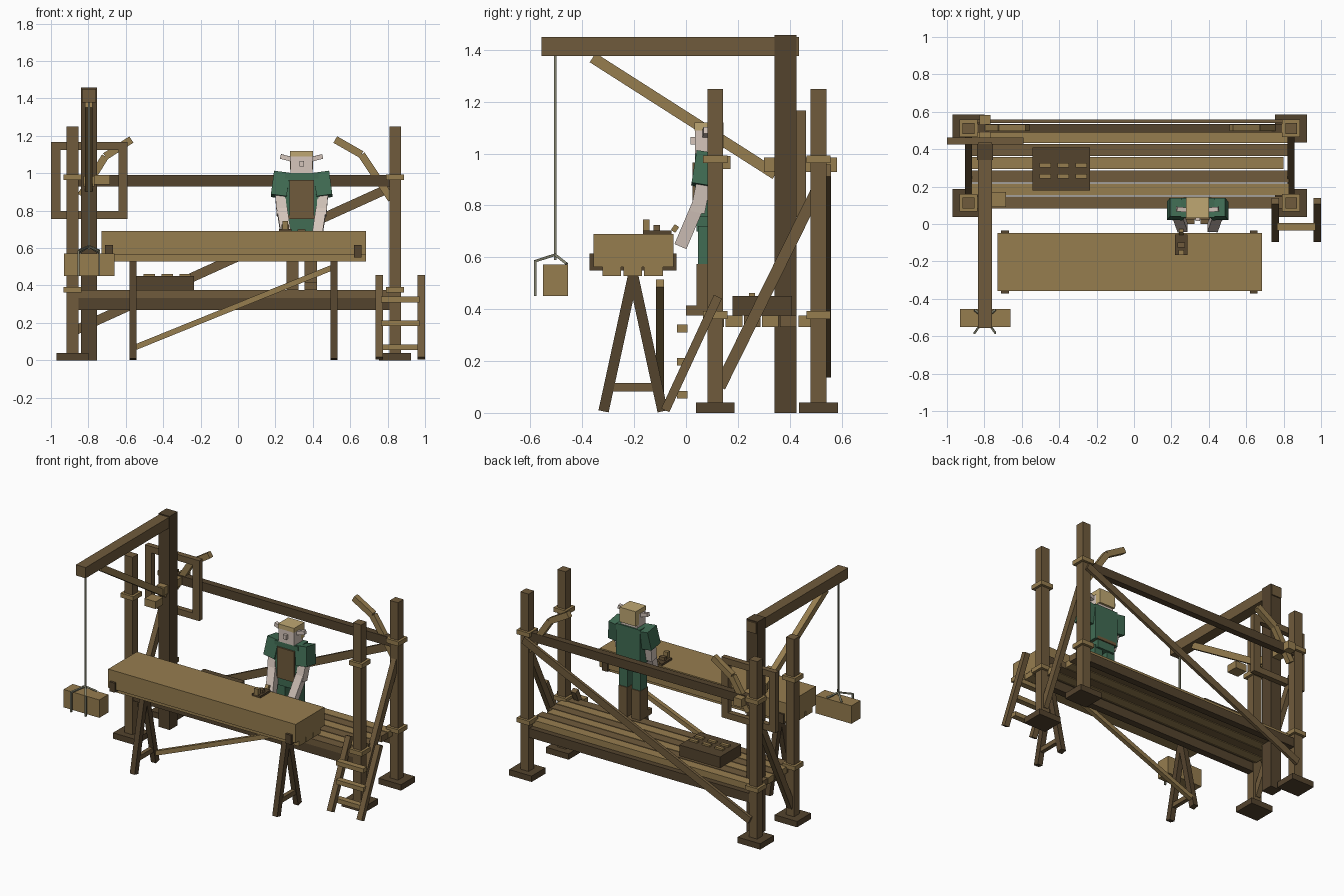
import bpy
from mathutils import Vector, Matrix

if "Cube" in bpy.data.objects:
    bpy.data.objects.remove(bpy.data.objects["Cube"])


def material(name, rgb):
    m = bpy.data.materials.new(name)
    m.diffuse_color = (*rgb, 1)
    m.use_nodes = True
    m.node_tree.nodes["Principled BSDF"].inputs["Base Color"].default_value = m.diffuse_color
    return m


LIGHT = material("light wood", (.305, .205, .078))
MID = material("brown wood", (.160, .104, .045))
DARK = material("dark wood", (.088, .057, .027))
GREEN = material("green cloth", (.052, .150, .088))
SKIN = material("pale skin", (.66, .56, .50))
HAIR = material("straw hair", (.52, .39, .17))
ROPE = material("grey rope", (.23, .23, .16))

FACES = [(0, 2, 3, 1), (4, 5, 7, 6), (0, 1, 5, 4), (2, 6, 7, 3), (0, 4, 6, 2), (1, 3, 7, 5)]


def block(name, mat, matrix, size):
    sx, sy, sz = (s / 2 for s in size)
    verts = [matrix @ Vector((x, y, z)) for x in (-sx, sx) for y in (-sy, sy) for z in (-sz, sz)]
    mesh = bpy.data.meshes.new(name)
    mesh.from_pydata(verts, [], [(f[3], f[2], f[1], f[0]) for f in FACES][::1])
    mesh.materials.append(mat)
    import bmesh
    bm = bmesh.new()
    bm.from_mesh(mesh)
    bmesh.ops.recalc_face_normals(bm, faces=bm.faces)
    bm.to_mesh(mesh)
    bm.free()
    ob = bpy.data.objects.new(name, mesh)
    bpy.context.collection.objects.link(ob)
    return ob


def box(name, mat, x, y, z):
    """Upright box from (min, max) pairs."""
    centre = Vector((sum(x) / 2, sum(y) / 2, sum(z) / 2))
    return block(name, mat, Matrix.Translation(centre), (x[1] - x[0], y[1] - y[0], z[1] - z[0]))


def beam(name, mat, a, b, w, t, side=(1, 0, 0)):
    """Timber from a to b; w is measured along the side axis, t across it."""
    a, b = Vector(a), Vector(b)
    d = (b - a).normalized()
    s = Vector(side)
    s = (s - d * s.dot(d)).normalized()
    rot = Matrix((s, d.cross(s), d)).transposed().to_4x4()
    return block(name, mat, Matrix.Translation((a + b) / 2) @ rot, (w, t, (b - a).length))


def around(c, half):
    return (c - half, c + half)


# Scaffold posts with feet and lashings
for px in (-.885, .84):
    for py in (.113, .511):
        box("post", MID, around(px, .031), around(py, .03), (.03, 1.25))
        box("post_foot", DARK, around(px, .085), around(py, .075), (0, .04))
        for pz in (.378, .978):
            box("post_lashing", LIGHT, around(px, .048), around(py, .047), around(pz, .015))
    beam("side_brace", MID, (px, .13, .10), (px, .50, .85), .036, .045)

# Ledgers and long rear brace
for py in (.113, .511):
    box("lower_ledger", DARK, (-.86, .82), around(py, .024), (.27, .332))
box("upper_ledger", DARK, (-.86, .82), (.49, .535), (.93, .99))
beam("rear_brace", MID, (-.87, .55, .16), (.84, .55, .935), .02, .05, (0, 1, 0))

# Walkway planks in alternating tones
for i in range(6):
    end = .80 if i == 3 else .83
    box("walkway_plank", (MID, LIGHT)[i % 2], (-.87, end), around(.115 + .07 * i, .032), (.332, .375))

# Curved knee braces above the rear ledger
for path in ([(-.84, .88), (-.71, 1.09), (-.57, 1.18)], [(.82, .86), (.66, 1.10), (.52, 1.18)]):
    for (xa, za), (xb, zb) in zip(path, path[1:]):
        beam("knee_brace", LIGHT, (xa, .515, za), (xb, .515, zb), .036, .04, (0, 1, 0))

# Crane mast, boom and strut
CX = -.797
box("crane_mast", DARK, around(CX, .042), (.342, .427), (0, 1.457))
box("crane_boom", MID, around(CX, .037), (-.557, .435), (1.377, 1.45))
beam("crane_strut", LIGHT, (CX, -.36, 1.37), (CX, .345, .92), .04, .042)
box("mast_tie", LIGHT, around(CX, .03), (.30, .583), (.93, .985))
box("boom_cleat", LIGHT, (-.77, -.685), (.09, .172), (.94, .99))

# Square frame fixed behind the mast
for x in ((-1.0, -.95), (-.64, -.59)):
    box("frame_upright", MID, x, (.425, .462), (.755, 1.167))
for z in ((.755, .798), (1.124, 1.167)):
    box("frame_rail", MID, (-.95, -.64), (.425, .462), z)

# Hoist rope, slings and hanging load
beam("hoist_rope", ROPE, (CX, -.505, .59), (CX, -.505, 1.38), .01, .01)
box("hanging_load", LIGHT, (-.93, -.66), (-.552, -.455), (.45, .572))
for s in (-1, 1):
    x = CX + s * .055
    beam("sling_top", ROPE, (CX, -.505, .61), (x, -.582, .585), .01, .01)
    beam("sling_drop", ROPE, (x, -.582, .588), (x, -.582, .45), .01, .01)
    beam("sling_back", ROPE, (CX, -.505, .61), (x, -.46, .575), .01, .01)

# Large timber being worked, with bearers and pegs
box("work_timber", LIGHT, (-.73, .685), (-.357, -.048), (.563, .69))
for y in ((-.322, -.25), (-.242, -.17), (-.162, -.088)):
    box("timber_bearer", LIGHT, (-.73, .684), y, (.527, .563))
for x in (-.69, .64):
    box("timber_peg", DARK, around(x, .021), (-.372, -.036), (.55, .615))

# Trestles and the brace between them
for x in (-.562, .513):
    for foot in (-.318, -.09):
        beam("trestle_leg", DARK, (x, foot, .006), (x, -.204, .53), .037, .04)
    box("trestle_crossbar", MID, around(x, .014), (-.285, -.125), (.083, .115))
beam("trestle_brace", LIGHT, (-.56, -.10, .065), (.515, -.10, .50), .03, .03, (0, 1, 0))

# Short ladder
for x in (.755, .98):
    beam("ladder_rail", MID, (x, -.08, .01), (x, .123, .448), .038, .034)
for z in (.07, .197, .325):
    box("ladder_rung", LIGHT, (.765, .97), (-.035, .005), around(z, .015))

# Chest with loose pegs on its lid
box("tool_chest", DARK, (-.543, -.235), (.18, .408), (.375, .45))
for x in (-.475, -.378, -.282):
    for y in (.255, .315):
        box("chest_peg", LIGHT, around(x, .03), around(y, .012), (.45, .462))

# Worker: legs, torso, apron, head
WX = .34
for s in (-1, 1):
    x = WX + s * .049
    box("boot", MID, around(x, .033), (0, .125), (.375, .415))
    box("boot_shaft", MID, around(x, .033), (.04, .125), (.415, .575))
    box("trouser_leg", GREEN, around(x, .031), (.047, .12), (.575, .72))
    beam("sleeve", GREEN, (WX + s * .105, .09, 1.0), (WX + s * .122, .07, .875), .085, .10)
    beam("upper_arm", SKIN, (WX + s * .115, .07, .90), (WX + s * .105, .045, .775), .055, .055)
    beam("forearm", SKIN, (WX + s * .105, .05, .81), (WX + s * .08, -.02, .645), .055, .05)
    beam("ear", SKIN, (WX + s * .055, .075, 1.075), (WX + s * .112, .08, 1.09), .025, .025, (0, 0, 1))
box("tunic_skirt", GREEN, (.272, .408), (.04, .135), (.70, .76))
box("torso", GREEN, (.25, .43), (.035, .14), (.755, 1.0))
box("apron", MID, (.275, .405), (.025, .036), (.755, .965))
box("belt", MID, (.265, .415), (.032, .143), (.755, .775))
box("head", SKIN, (.28, .398), (.035, .13), (.99, 1.10))
box("hair_top", HAIR, (.278, .40), (.033, .145), (1.09, 1.12))
box("hair_back", HAIR, (.278, .40), (.11, .145), (1.02, 1.09))
box("nose", SKIN, around(WX, .012), (.017, .036), (1.035, 1.065))

# Hand plane resting on the timber
box("plane_sole", DARK, (.22, .285), (-.165, -.055), (.69, .703))
box("plane_knob", LIGHT, around(.252, .014), (-.165, -.14), (.703, .745))
box("plane_iron", MID, around(.252, .02), (-.125, -.10), (.703, .725))
beam("plane_handle", LIGHT, (.252, -.05, .70), (.252, -.035, .722), .025, .02)
